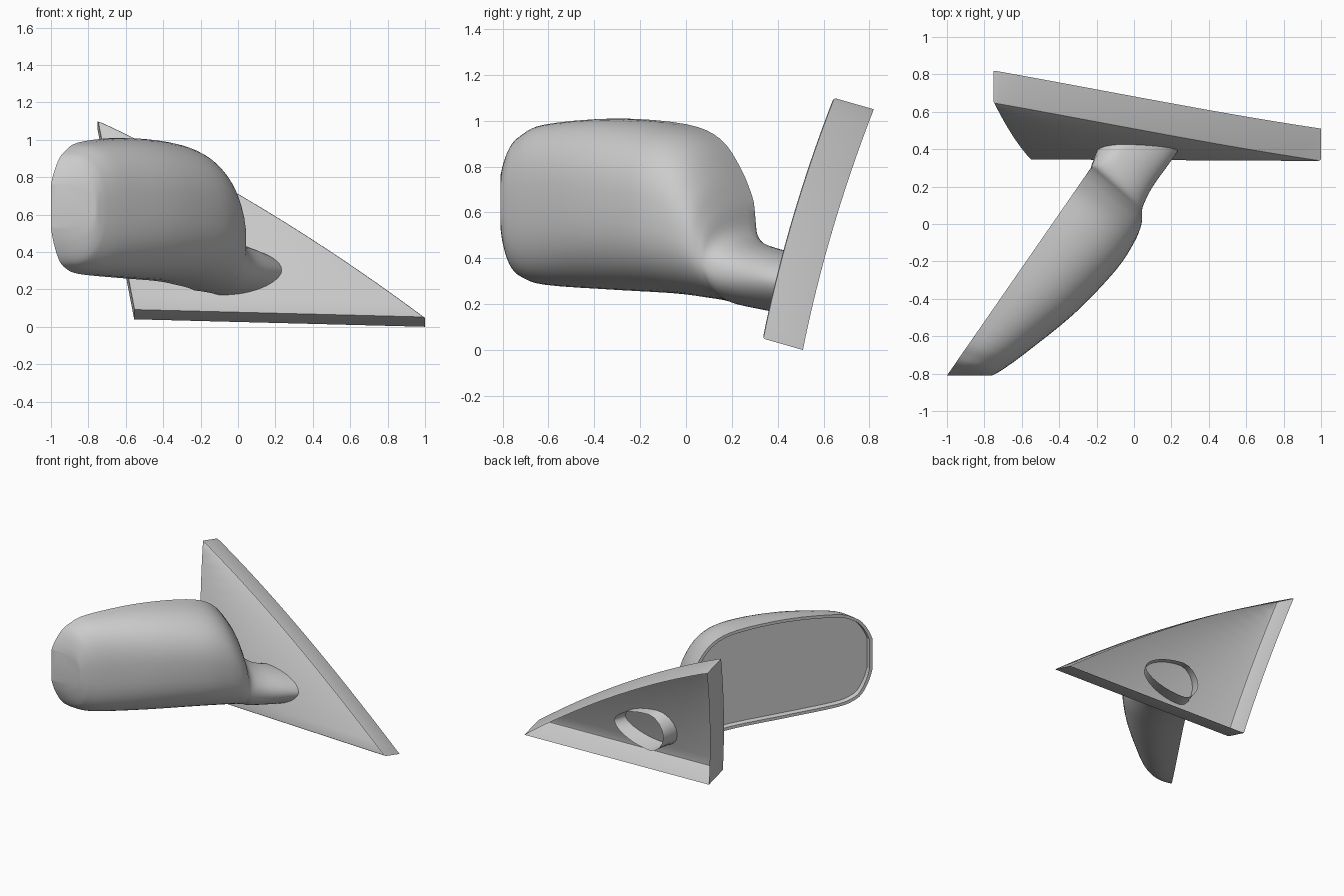
import bpy, bmesh, math
from mathutils import Vector

cube = bpy.data.objects.get("Cube")
if cube:
    bpy.data.objects.remove(cube, do_unlink=True)

grey = bpy.data.materials.new("plain grey")
grey.use_nodes = True
grey.diffuse_color = (0.6, 0.6, 0.6, 1)
grey.node_tree.nodes["Principled BSDF"].inputs["Base Color"].default_value = (0.6, 0.6, 0.6, 1)


def finish(bm, name, angle):
    mesh = bpy.data.meshes.new(name)
    bm.to_mesh(mesh)
    bm.free()
    mesh.materials.append(grey)
    obj = bpy.data.objects.new(name, mesh)
    bpy.context.collection.objects.link(obj)
    bpy.ops.object.select_all(action="DESELECT")
    obj.select_set(True)
    bpy.context.view_layer.objects.active = obj
    bpy.ops.object.shade_smooth_by_angle(angle=math.radians(angle))
    return obj


def orient(bm, face, direction):
    """Consistent normals, with the given face looking along direction."""
    bmesh.ops.recalc_face_normals(bm, faces=bm.faces[:])
    bm.normal_update()
    if face.normal.dot(Vector(direction)) < 0:
        bmesh.ops.reverse_faces(bm, faces=bm.faces[:])
        bm.normal_update()


def catmull(a, b, c, d, t):
    return [0.5 * (2 * q + (r - p) * t + (2 * p - 5 * q + 4 * r - s) * t * t
                   + (3 * q - p - 3 * r + s) * t ** 3)
            for p, q, r, s in zip(a, b, c, d)]


# Housing and arm: sections from the tip to the mounting end
# back x, back y, front x, front y, low z, high z, back roundness, power
sections = [
    (-1.0, -.81, -.77, -.81, .53, .76, 0, 2.6),
    (-.986, -.79, -.755, -.808, .45, .82, 0, 2.6),
    (-.958, -.75, -.73, -.795, .36, .895, 0, 2.6),
    (-.924, -.70, -.69, -.77, .315, .94, 0, 2.6),
    (-.854, -.60, -.58, -.69, .283, .985, 0, 2.6),
    (-.646, -.30, -.32, -.48, .262, 1.01, 0, 2.6),
    (-.438, 0, -.10, -.25, .245, .985, 0, 2.6),
    (-.334, .15, 0, -.10, .225, .92, 0, 2.5),
    (-.272, .24, .04, 0, .21, .79, 0, 2.4),
    (-.234, .295, .043, .06, .195, .65, 0, 2.3),
    (-.225, .32, .05, .10, .19, .53, .1, 2.2),
    (-.21, .36, .10, .20, .18, .475, .22, 2.1),
    (-.19, .41, .20, .34, .165, .445, .28, 1.9),
    (-.16, .50, .28, .46, .15, .42, .28, 1.8),
]
STEPS, FRONT, BACK = 4, 28, 8
GLASS_END = 9 * STEPS


def section_ring(row):
    bx, by, fx, fy, low, high, back, power = row
    back = max(back, 0)
    mid, half = (low + high) / 2, (high - low) / 2
    points = []
    for k in range(FRONT + BACK):
        if k <= FRONT:
            t, width = math.pi * (k / FRONT - 0.5), 1 - back
        else:
            t, width = math.pi * (0.5 - (k - FRONT) / BACK), -back
        c, s = max(math.cos(t), 0), math.sin(t)
        f = back + width * c ** (2 / power)
        z = mid + half * math.copysign(abs(s) ** (2 / power), s)
        points.append((bx + (fx - bx) * f, by + (fy - by) * f, z))
    return points


rows = []
last = len(sections) - 1
for i in range(last):
    around = [sections[min(max(i + o, 0), last)] for o in (-1, 0, 1, 2)]
    rows += [catmull(*around, k / STEPS) for k in range(STEPS)]
rows.append(sections[-1])

bm = bmesh.new()
rings = [[bm.verts.new(p) for p in section_ring(row)] for row in rows]
count = FRONT + BACK
back_faces = []
for i in range(len(rings) - 1):
    for j in range(count):
        n = (j + 1) % count
        face = bm.faces.new((rings[i][j], rings[i][n], rings[i + 1][n], rings[i + 1][j]))
        if j >= FRONT and i < GLASS_END:
            back_faces.append(face)
bm.faces.new(rings[0])

# Recessed mirror glass with a thin lip
glass = bmesh.ops.dissolve_faces(bm, faces=back_faces, use_verts=False)["region"][0]
orient(bm, glass, (-0.82, 0.57, 0))
bmesh.ops.inset_individual(bm, faces=[glass], thickness=0.022, depth=0)
bmesh.ops.inset_individual(bm, faces=[glass], thickness=0.006, depth=-0.035)
finish(bm, "mirror_housing_and_arm", 35)

# Mounting plate: curved triangular shell, open at the back
bm = bmesh.new()
ROWS = 14


def plate_point(x, z):
    h = z - 0.05
    return bm.verts.new((x, 0.335 + 0.2 * h + 0.09 * h * h, z))


left_bottom, left_top = Vector((-.555, .09)), Vector((-.75, 1.1))
right_bottom, bulge, right_top = Vector((1.0, .05)), Vector((.14, .69)), Vector((-.72, 1.09))
pairs = []
for k in range(ROWS + 1):
    t = k / ROWS
    a = left_bottom.lerp(left_top, t)
    b = right_bottom.lerp(bulge, t).lerp(bulge.lerp(right_top, t), t)
    pairs.append((plate_point(*a), plate_point(*b)))
for (a, b), (c, d) in zip(pairs, pairs[1:]):
    first = bm.faces.new((a, b, d, c))
rim = [e for e in bm.edges if e.is_boundary]
walls = bmesh.ops.extrude_edge_only(bm, edges=rim)["geom"]
bmesh.ops.translate(bm, verts=[v for v in walls if isinstance(v, bmesh.types.BMVert)],
                    vec=(0, 0.175, -0.05))
orient(bm, first, (0, -1, 0))
bmesh.ops.bevel(bm, geom=rim, offset=0.01, segments=2, profile=0.5, affect="EDGES")
finish(bm, "mounting_plate", 40)
